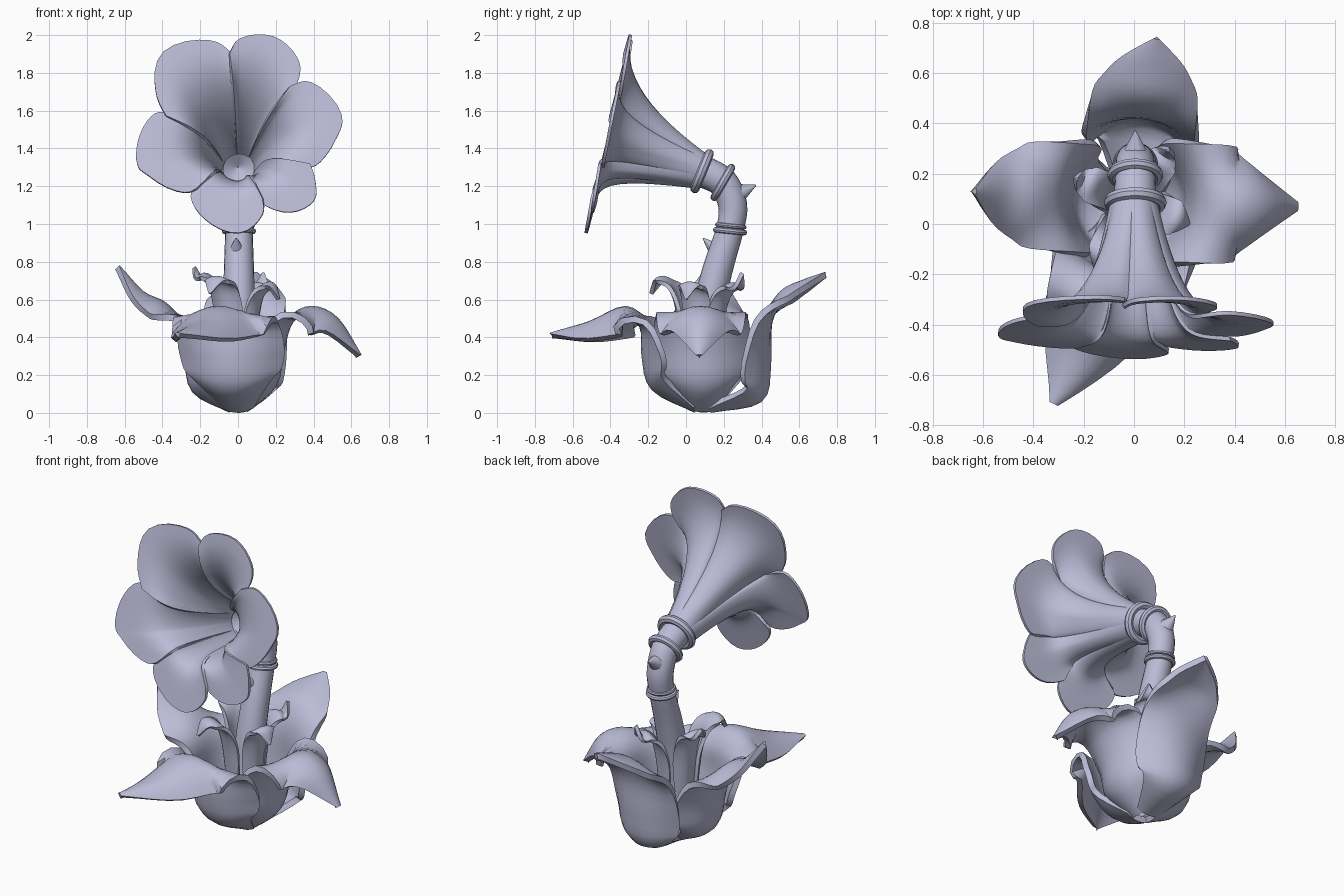
import bpy, bmesh, math
from mathutils import Vector

cube = bpy.data.objects.get("Cube")
if cube:
    bpy.data.objects.remove(cube)

COLOUR = (0.5, 0.5, 0.68, 1)
mat = bpy.data.materials.new("pale lavender")
mat.use_nodes = True
mat.diffuse_color = COLOUR
mat.node_tree.nodes["Principled BSDF"].inputs["Base Color"].default_value = COLOUR


def finish(ob, thickness=0):
    """Give a part its material, thickness and smooth shading with crisp rims."""
    ob.data.materials.clear()
    ob.data.materials.append(mat)
    bpy.ops.object.select_all(action="DESELECT")
    ob.select_set(True)
    bpy.context.view_layer.objects.active = ob
    if thickness:
        solid = ob.modifiers.new("thickness", "SOLIDIFY")
        solid.thickness = thickness
        solid.offset = 0
        bpy.ops.object.modifier_apply(modifier=solid.name)
    bpy.ops.object.shade_smooth_by_angle(angle=math.radians(40))


def skin(name, rows, closed=False, thickness=0):
    """Build a surface through rows of points."""
    bm = bmesh.new()
    grid = [[bm.verts.new(p) for p in row] for row in rows]
    n = len(rows[0])
    for a, b in zip(grid, grid[1:]):
        for j in range(n if closed else n - 1):
            k = (j + 1) % n
            bm.faces.new((a[j], a[k], b[k], b[j]))
    bmesh.ops.recalc_face_normals(bm, faces=bm.faces)
    mesh = bpy.data.meshes.new(name)
    bm.to_mesh(mesh)
    bm.free()
    ob = bpy.data.objects.new(name, mesh)
    bpy.context.collection.objects.link(ob)
    finish(ob, thickness)


def spline(points, steps):
    """Catmull-Rom samples through tuples of any size."""
    pts = [Vector(p) for p in points]
    pts = [pts[0] * 2 - pts[1]] + pts + [pts[-1] * 2 - pts[-2]]
    out = []
    for a, b, c, d in zip(pts, pts[1:], pts[2:], pts[3:]):
        for i in range(steps):
            t = i / steps
            out.append(b + (c - a) * (t / 2) + (a * 2 - b * 5 + c * 4 - d) * (t * t / 2)
                       + (b * 3 - a - c * 3 + d) * (t ** 3 / 2))
    return out + [pts[-2]]


CENTRE = Vector((0, 0.09, 0))


def leaf(name, aim, path, width, droop, thickness, bend=0):
    """Leaf along a (distance, height) path; it cups inward low down, droops and bends near the tip."""
    out = Vector((aim[0], aim[1], 0)) - CENTRE
    out.normalize()
    side = Vector((-out.y, out.x, 0))
    widths = (0.3, 0.8, 1, 1, 0.9, 0.6, 0.03)
    cups = (0.3, 0.5, 0.5, 0.2, droop, droop, 0)
    stations = spline([(r, z, w * width, c * w * width)
                       for (r, z), w, c in zip(path, widths, cups)], 4)
    last = len(stations) - 1
    rows = []
    for i, (r, z, w, c) in enumerate(stations):
        before, after = stations[max(i - 1, 0)], stations[min(i + 1, last)]
        tangent = (out * (after[0] - before[0]) + Vector((0, 0, after[1] - before[1]))).normalized()
        normal = tangent.cross(side)
        mid = CENTRE + out * r + side * (bend * (i / last) ** 4) + Vector((0, 0, z))
        row = []
        for j in range(-5, 6):
            v = j / 5
            p = mid + side * (v * w) + normal * (c * v * v)
            p.z = max(p.z, 0.017)
            row.append(p)
        rows.append(row)
    skin(name, rows, thickness=thickness)


# Four large leaves forming the cup
leaf("front_leaf", (-0.13, -0.74),
     [(0.04, 0.017), (0.26, 0.13), (0.31, 0.3), (0.32, 0.46), (0.42, 0.55), (0.62, 0.47), (0.84, 0.41)],
     0.27, -0.55, 0.034, -0.19)
leaf("left_leaf", (0.64, 0.07),
     [(0.04, 0.017), (0.19, 0.15), (0.23, 0.34), (0.28, 0.49), (0.39, 0.55), (0.52, 0.49), (0.64, 0.3)],
     0.24, -0.6, 0.034)
leaf("back_leaf", (0.06, 0.74),
     [(0.04, 0.017), (0.3, 0.07), (0.345, 0.25), (0.35, 0.48), (0.42, 0.63), (0.54, 0.69), (0.655, 0.73)],
     0.22, -0.25, 0.034, -0.03)
leaf("right_leaf", (-0.64, 0.13),
     [(0.04, 0.017), (0.23, 0.12), (0.27, 0.3), (0.3, 0.46), (0.39, 0.57), (0.51, 0.63), (0.64, 0.77)],
     0.22, -0.4, 0.034)

# Small curled leaves around the stem: aim, reach, peak height, tip height, width
SMALL = [((-0.15, -0.19), 0.31, 0.71, 0.63, 0.08),
         ((-0.23, 0.18), 0.25, 0.73, 0.77, 0.075),
         ((0.14, 0.3), 0.25, 0.68, 0.74, 0.075),
         ((0.22, 0.0), 0.23, 0.68, 0.6, 0.075)]
for i, (aim, reach, peak, end, width) in enumerate(SMALL):
    shape = [(0.3, 0.15), (0.38, 0.5), (0.45, 0.75), (0.55, 0.92), (0.72, 1), (0.88, 0.99)]
    path = [(reach * r, peak * z) for r, z in shape] + [(reach, end)]
    leaf(f"small_leaf_{i + 1}", aim, path, width, -0.3, 0.022)

# Curved stem, ending in a hollow throat
STEM = [(0.07, 0.1, 0.09), (0.11, 0.5, 0.085), (0.165, 0.75, 0.08), (0.232, 0.97, 0.073),
        (0.247, 1.1, 0.077), (0.195, 1.22, 0.08), (0.085, 1.28, 0.085), (0.05, 1.288, 0.085)]
line = spline(STEM, 4)
rows = []
for i, (y, z, r) in enumerate(line):
    before, after = line[max(i - 1, 0)], line[min(i + 1, len(line) - 1)]
    d = Vector((0, after[0] - before[0], after[1] - before[1])).normalized()
    across = Vector((0, d.z, -d.y))
    ring = [math.tau * k / 20 for k in range(20)]
    rows.append([Vector((0.005, y, z)) + Vector((r * math.cos(a), 0, 0)) + across * (r * math.sin(a))
                 for a in ring])
throat = Vector((0, 0.11, 1.3))
rows.append([throat + (p - throat) * 0.02 for p in rows[-1]])
skin("stem", rows, closed=True)


# Collars on the stem
def collar(name, y, z, axis, major, minor):
    turn = Vector(axis).to_track_quat("Z", "Y").to_euler()
    bpy.ops.mesh.primitive_torus_add(location=(0.005, y, z), rotation=turn, major_radius=major,
                                     minor_radius=minor, major_segments=28, minor_segments=8)
    bpy.context.object.name = name
    finish(bpy.context.object)


collar("neck_collar", 0.085, 1.28, (0, -0.93, 0.38), 0.1, 0.025)
collar("elbow_collar", 0.195, 1.22, (0, -0.87, 0.5), 0.09, 0.021)
collar("stem_collar", 0.233, 0.962, (0, 0.1, 1), 0.076, 0.015)
collar("stem_collar_upper", 0.237, 0.99, (0, 0.1, 1), 0.072, 0.012)


# Thorns
def thorn(name, base, tip, radius):
    base, tip = Vector(base), Vector(tip)
    d = tip - base
    bpy.ops.mesh.primitive_cone_add(vertices=12, radius1=radius, radius2=0.003, depth=d.length,
                                    location=(base + tip) / 2,
                                    rotation=d.to_track_quat("Z", "Y").to_euler())
    bpy.context.object.name = name
    finish(bpy.context.object)


thorn("back_thorn", (0.005, 0.25, 1.15), (0.005, 0.37, 1.205), 0.07)
thorn("front_thorn", (-0.005, 0.19, 0.83), (-0.01, 0.09, 0.925), 0.06)

# Trumpet flower: rim outline of each petal as (angle, radius)
ORIGIN = Vector((0.0, 0.085, 1.28))
AXIS, UP = Vector((0, -0.975, 0.22)), Vector((0, 0.22, 0.975))
NECK, LENGTH = 0.088, 0.525
PETALS = {
    "upper_left": [(48, 0.44), (51, 0.52), (58, 0.59), (73, 0.64), (89, 0.6), (95, 0.52)],
    "upper_right": [(94, 0.53), (104, 0.61), (127, 0.66), (144, 0.54), (155, 0.42)],
    "middle_right": [(152, 0.41), (156, 0.48), (171, 0.525), (189, 0.54), (198, 0.49), (220, 0.37), (225, 0.31)],
    "bottom": [(223, 0.3), (226, 0.36), (246, 0.42), (271, 0.456), (290, 0.38), (296, 0.3)],
    "lower_left": [(292, 0.31), (309, 0.44), (325, 0.49), (336, 0.45), (348, 0.39)],
    "middle_left": [(345, 0.36), (348, 0.42), (365, 0.515), (379, 0.58), (403, 0.53), (411, 0.44)],
}
for name, outline in PETALS.items():
    edge = spline(outline, 4)
    rows = []
    for i in range(19):
        s = (i / 18) ** 2.1
        row = []
        for j, (deg, rim) in enumerate(edge):
            v = 2 * j / (len(edge) - 1) - 1
            a = math.radians(deg)
            power = 4.9 - 2.6 * math.sin(a)
            r = NECK + (rim - NECK) * s
            along = LENGTH * (1 - (1 - s) ** power) + 0.012 * v * s
            row.append(ORIGIN + AXIS * along + UP * (r * math.sin(a)) + Vector((r * math.cos(a), 0, 0)))
        rows.append(row)
    skin(name + "_petal", rows, thickness=0.016)
